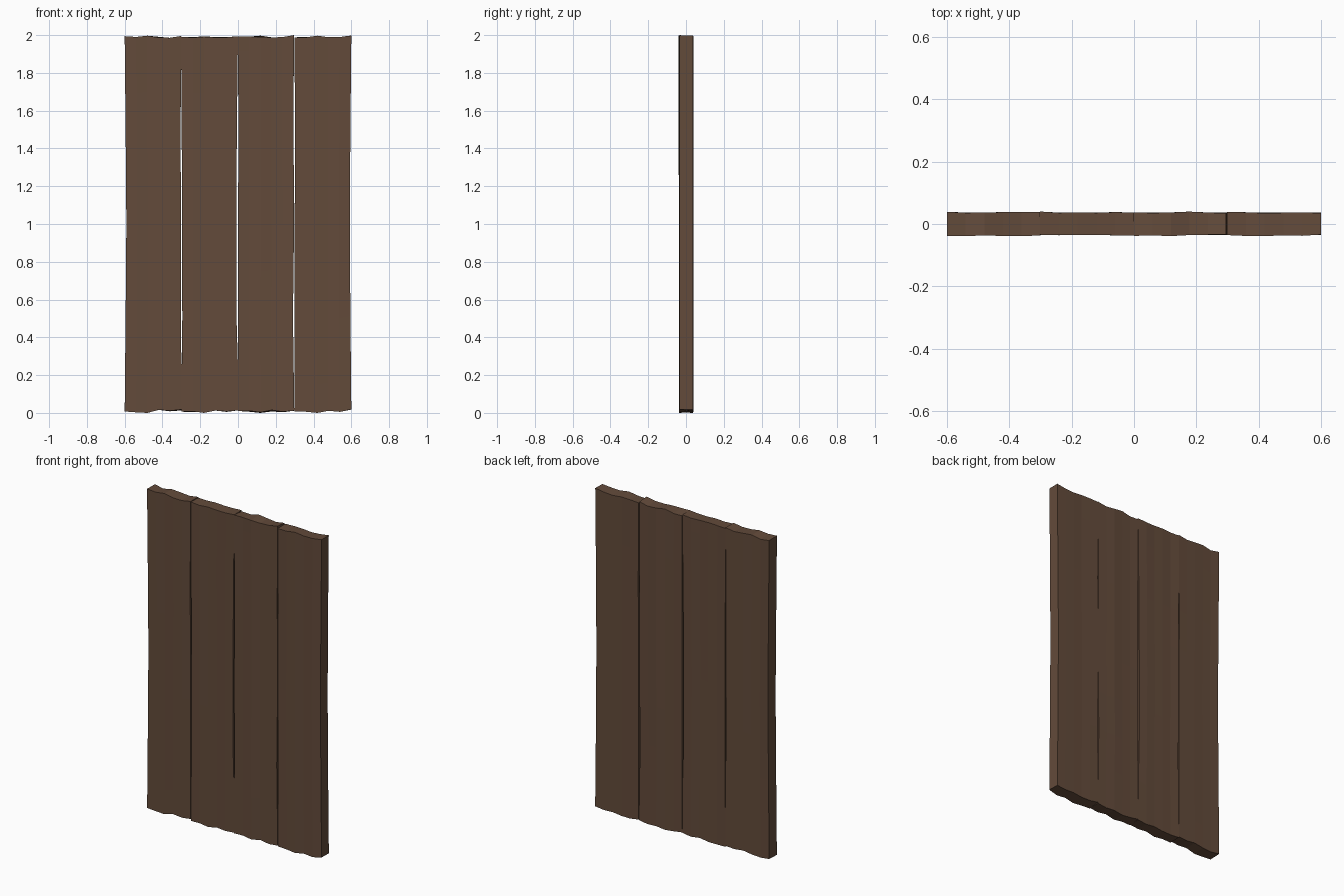
import bpy, bmesh, random

if "Cube" in bpy.data.objects:
    bpy.data.objects.remove(bpy.data.objects["Cube"])

random.seed(4)
wood = bpy.data.materials.new("dark_wood")
wood.diffuse_color = (0.125, 0.07, 0.043, 1)
wood.use_nodes = True
wood.node_tree.nodes["Principled BSDF"].inputs["Base Color"].default_value = wood.diffuse_color


def interp(pts, z):
    # piecewise-linear x offset along the plank height
    for (z0, a), (z1, b) in zip(pts, pts[1:]):
        if z <= z1:
            return a + (b - a) * (z - z0) / (z1 - z0)
    return pts[-1][1]


# (left edge, right edge) of each plank as (z, x) points
EDGES = [
    ([(0, -.6), (.5, -.595), (1, -.591), (1.5, -.595), (2, -.6)],
     [(0, -.300), (.15, -.300), (.5, -.301), (1, -.302), (1.5, -.304), (1.9, -.301), (2, -.301)]),
    ([(0, -.300), (.15, -.299), (.5, -.295), (1, -.297), (1.5, -.298), (1.9, -.301), (2, -.301)],
     [(0, 0), (.26, -.001), (.5, -.008), (1, -.009), (1.5, -.006), (1.85, -.002), (2, 0)]),
    ([(0, 0), (.26, 0), (.5, .001), (1, 0), (1.5, .003), (1.85, 0), (2, 0)],
     [(0, .298), (.5, .291), (1, .297), (1.5, .294), (2, .296)]),
    ([(0, .300), (.5, .299), (1, .300), (1.5, .302), (2, .299)],
     [(0, .6), (.5, .595), (1, .592), (1.5, .595), (2, .6)]),
]
ROWS = [0, .15, .26, .5, .75, 1, 1.25, 1.5, 1.7, 1.85, 1.92, 2]
COLS = [0, .2, .4, .6, .8, 1]
TOP = [1.990, 1.987, 1.994, 1.989, 1.985, 1.997]
BOTTOM = [.012, .008, .003, .013, .009, .016]


def plank(name, left, right):
    bm = bmesh.new()
    last_r, last_c = len(ROWS) - 1, len(COLS) - 1
    grids = []
    for y in (-.036, .038):
        # shared surface waviness per column, ragged ends per face
        wave = [random.uniform(-.003, .002) for _ in COLS]
        hi = [min(2, t + random.uniform(-.004, .005)) for t in TOP]
        lo = [max(0, b + random.uniform(-.006, .004)) for b in BOTTOM]
        grid = []
        for z in ROWS:
            l, r = interp(left, z), interp(right, z)
            row = []
            for c, t in enumerate(COLS):
                zz = lo[c] + (hi[c] - lo[c]) * z / 2
                row.append(bm.verts.new((l + (r - l) * t, y + wave[c] * (.6 + .4 * z / 2), zz)))
            grid.append(row)
        grids.append(grid)
    f, b = grids
    # front and back faces
    for g in grids:
        for r in range(last_r):
            for c in range(last_c):
                bm.faces.new((g[r][c], g[r][c + 1], g[r + 1][c + 1], g[r + 1][c]))
    # sides
    for c in (0, last_c):
        for r in range(last_r):
            bm.faces.new((f[r][c], f[r + 1][c], b[r + 1][c], b[r][c]))
    # ragged ends
    for r in (0, last_r):
        for c in range(last_c):
            bm.faces.new((f[r][c], f[r][c + 1], b[r][c + 1], b[r][c]))
    bmesh.ops.recalc_face_normals(bm, faces=bm.faces)
    mesh = bpy.data.meshes.new(name)
    bm.to_mesh(mesh)
    bm.free()
    mesh.materials.append(wood)
    bpy.context.collection.objects.link(bpy.data.objects.new(name, mesh))


for i, (left, right) in enumerate(EDGES):
    plank(f"plank_{i + 1}", left, right)
